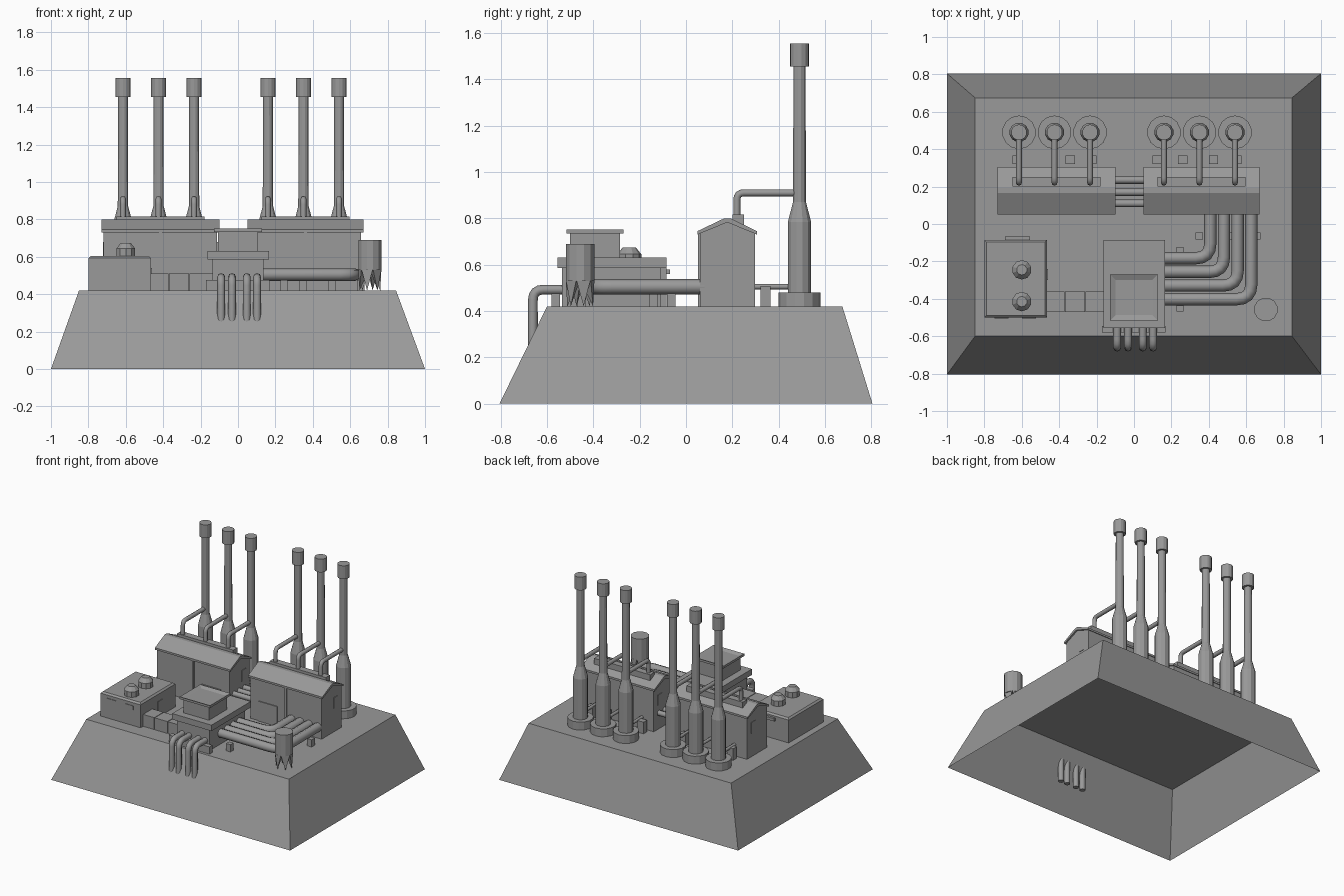
import bpy, bmesh, math
from mathutils import Vector

if "Cube" in bpy.data.objects:
    bpy.data.objects.remove(bpy.data.objects["Cube"])

grey = bpy.data.materials.new("concrete_grey")
grey.diffuse_color = (0.32, 0.32, 0.32, 1)
grey.use_nodes = True
grey.node_tree.nodes["Principled BSDF"].inputs["Base Color"].default_value = grey.diffuse_color
G = 0.42  # deck height


def finish(name, bm, normals=True):
    if normals:
        bmesh.ops.recalc_face_normals(bm, faces=bm.faces)
    me = bpy.data.meshes.new(name)
    bm.to_mesh(me)
    bm.free()
    me.materials.append(grey)
    ob = bpy.data.objects.new(name, me)
    bpy.context.collection.objects.link(ob)
    return ob


def box(name, x0, x1, y0, y1, z0, z1, bevel=0):
    bm = bmesh.new()
    bmesh.ops.create_cube(bm, size=1)
    for v in bm.verts:
        v.co = Vector(((x0 + x1) / 2 + v.co.x * (x1 - x0), (y0 + y1) / 2 + v.co.y * (y1 - y0),
                       (z0 + z1) / 2 + v.co.z * (z1 - z0)))
    if bevel:
        edges = [e for e in bm.edges if all(v.co.z > z1 - 1e-4 for v in e.verts)]
        bmesh.ops.bevel(bm, geom=edges, offset=bevel, segments=1, affect='EDGES')
    return finish(name, bm)


def lathe(name, x, y, profile, n=12):
    """Closed turned solid from (radius, z) pairs."""
    bm = bmesh.new()
    rings = [[bm.verts.new((x + r * math.cos(2 * math.pi * (i + .5) / n),
                            y + r * math.sin(2 * math.pi * (i + .5) / n), z)) for i in range(n)]
             for r, z in profile]
    for a, b in zip(rings, rings[1:]):
        for i in range(n):
            j = (i + 1) % n
            bm.faces.new((a[i], a[j], b[j], b[i]))
    bm.faces.new(rings[0])
    bm.faces.new(rings[-1])
    return finish(name, bm)


def extrude_x(name, pts, x0, x1):
    """Closed (y, z) outline extruded along x."""
    bm = bmesh.new()
    a = [bm.verts.new((x0, y, z)) for y, z in pts]
    b = [bm.verts.new((x1, y, z)) for y, z in pts]
    for i in range(len(pts)):
        j = (i + 1) % len(pts)
        bm.faces.new((a[i], a[j], b[j], b[i]))
    bm.faces.new(a)
    bm.faces.new(b)
    return finish(name, bm)


def pipe(name, pts, r, bend=0.04):
    """Round tube along a path with rounded corners."""
    pts = [Vector(p) for p in pts]
    path = [pts[0]]
    for p, c, q in zip(pts, pts[1:], pts[2:]):
        a, b = c + (p - c).normalized() * bend, c + (q - c).normalized() * bend
        for t in (0, .25, .5, .75, 1):
            path.append(a * (1 - t) ** 2 + c * 2 * t * (1 - t) + b * t * t)
    path.append(pts[-1])
    cu = bpy.data.curves.new(name, 'CURVE')
    cu.dimensions = '3D'
    cu.bevel_depth = r
    cu.bevel_resolution = 2
    cu.use_fill_caps = True
    sp = cu.splines.new('POLY')
    sp.points.add(len(path) - 1)
    for s, p in zip(sp.points, path):
        s.co = (*p, 1)
    cu.materials.append(grey)
    bpy.context.collection.objects.link(bpy.data.objects.new(name, cu))


# Sloped base, open underneath
bm = bmesh.new()
low = [bm.verts.new(p) for p in ((-1, -.805, 0), (1, -.805, 0), (1, .805, 0), (-1, .805, 0))]
top = [bm.verts.new(p) for p in ((-.85, -.6, G), (.845, -.6, G), (.845, .675, G), (-.85, .675, G))]
for i in range(4):
    j = (i + 1) % 4
    bm.faces.new((low[i], low[j], top[j], top[i]))
bm.faces.new(top)
finish("sloped_base", bm, False)

# Two gabled halls with vents, trim, doors and windows
for x0, x1, door in ((-.73, -.10, (-.345, -.185)), (.05, .67, (.13, .29))):
    mid = (x0 + x1) / 2
    extrude_x("hall_walls", [(.06, G), (.297, G), (.297, .735), (.18, .785), (.06, .735)], x0 + .012, x1 - .012)
    extrude_x("hall_roof", [(.05, .73), (.05, .745), (.165, .8), (.192, .8), (.306, .745), (.306, .73),
                            (.185, .78), (.172, .78)], x0, x1)
    box("roof_vent", mid - .235, mid + .235, .2, .25, .75, .816)
    box("wall_rib", mid - .008, mid + .008, .052, .07, G, .735)
    box("hall_door", door[0], door[1], .053, .07, G, .57)
    for xe in (x0 + .012, x1 - .012):
        box("gable_window", xe - .004, xe + .004, .2, .25, .6, .68)

# Walkway pipes between the halls
for y in (.11, .17, .235):
    pipe("hall_link_pipe", [(-.13, y, .54), (.08, y, .54)], .02)

# Chimneys with footings, feed pipes and ground ducts
for x in (-.615, -.425, -.235, .16, .35, .54):
    y = .49
    lathe("chimney_footing", x, y, [(.09, G), (.09, .48)], 14)
    lathe("chimney", x, y, [(.052, .45), (.052, .785), (.029, .87), (.027, 1.46)])
    lathe("chimney_cap", x, y, [(.042, 1.455), (.042, 1.555)], 14)
    pipe("exhaust_pipe", [(x, y, .91), (x, .22, .91), (x, .22, .78)], .0155, .03)
    pipe("ground_duct", [(x, .29, .505), (x, .45, .505)], .012)
for x in (-.625, -.34, -.225, .125, .26, .425, .55):
    box("duct_block", x - .025, x + .025, .322, .365, G, .508)

# Low block house with roof domes
box("block_house", -.80, -.465, -.50, -.085, G, .605, .012)
box("rear_awning", -.69, -.555, -.09, -.068, .56, .58)
for x in (-.7075, -.5625):
    box("front_window", x - .0375, x + .0375, -.504, -.496, .54, .57)
box("side_door", -.467, -.461, -.30, -.24, G, .54)
for y in (-.245, -.415):
    lathe("roof_dome", -.60, y, [(.052, .6), (.052, .645), (.028, .675)], 10)

# Corridor in three segments
for a, b in ((-.47, -.372), (-.368, -.262), (-.258, -.12)):
    box("corridor", a, b, -.47, -.36, G, .51)

# Control building with overhanging roof and open-topped upper box
box("control_walls", -.135, .135, -.535, -.11, G, .59)
box("control_roof", -.163, .167, -.555, -.085, .585, .63)
box("upper_box", -.107, .107, -.50, -.285, .62, .735)
bm = bmesh.new()
bmesh.ops.create_cube(bm, size=1)
for v in bm.verts:
    v.co = Vector((v.co.x * .254, -.393 + v.co.y * .245, .7425 + v.co.z * .017))
lid = [f for f in bm.faces if f.normal.z > .9]
bmesh.ops.inset_region(bm, faces=lid, thickness=.04)
bmesh.ops.translate(bm, verts=lid[0].verts, vec=(0, 0, -.012))
finish("upper_rim", bm)
box("pipe_header", -.172, .168, -.58, -.545, G, .475)

# Outfall pipes bending down through the sloped front
for x in (-.09, -.032, .047, .102):
    pipe("outfall_pipe", [(x, -.5, .492), (x, -.661, .492), (x, -.661, .16)], .021, .045)

# Four process pipes from the right hall to the control building
for i in range(4):
    x, y = .408 + .073 * i, -.183 - .073 * i
    pipe("process_pipe", [(x, .08, .505), (x, y, .505), (.1, y, .505)], .033, .08)
for y in (-.14, -.45):
    box("pipe_support", .228, .265, y - .018, y + .018, G, .475)
for x in (.35, .5, .655):
    box("pipe_support", x - .02, x + .02, -.083, -.046, G, .475)

# Storage tank standing on pointed legs
tx, ty, r = .705, -.457, .064
lathe("storage_tank", tx, ty, [(r, .53), (r, .69)])
bm = bmesh.new()
for k in range(6):
    def ring(a, rad, z):
        t = 2 * math.pi * a / 12
        return bm.verts.new((tx + rad * math.cos(t), ty + rad * math.sin(t), z))
    a, b = ring(2 * k - .5, r, .535), ring(2 * k + 1.5, r, .535)
    tip, core = ring(2 * k + .5, r * .9, G), bm.verts.new((tx, ty, .535))
    for f in ((a, b, tip), (b, core, tip), (core, a, tip), (a, core, b)):
        bm.faces.new(f)
finish("tank_legs", bm)
